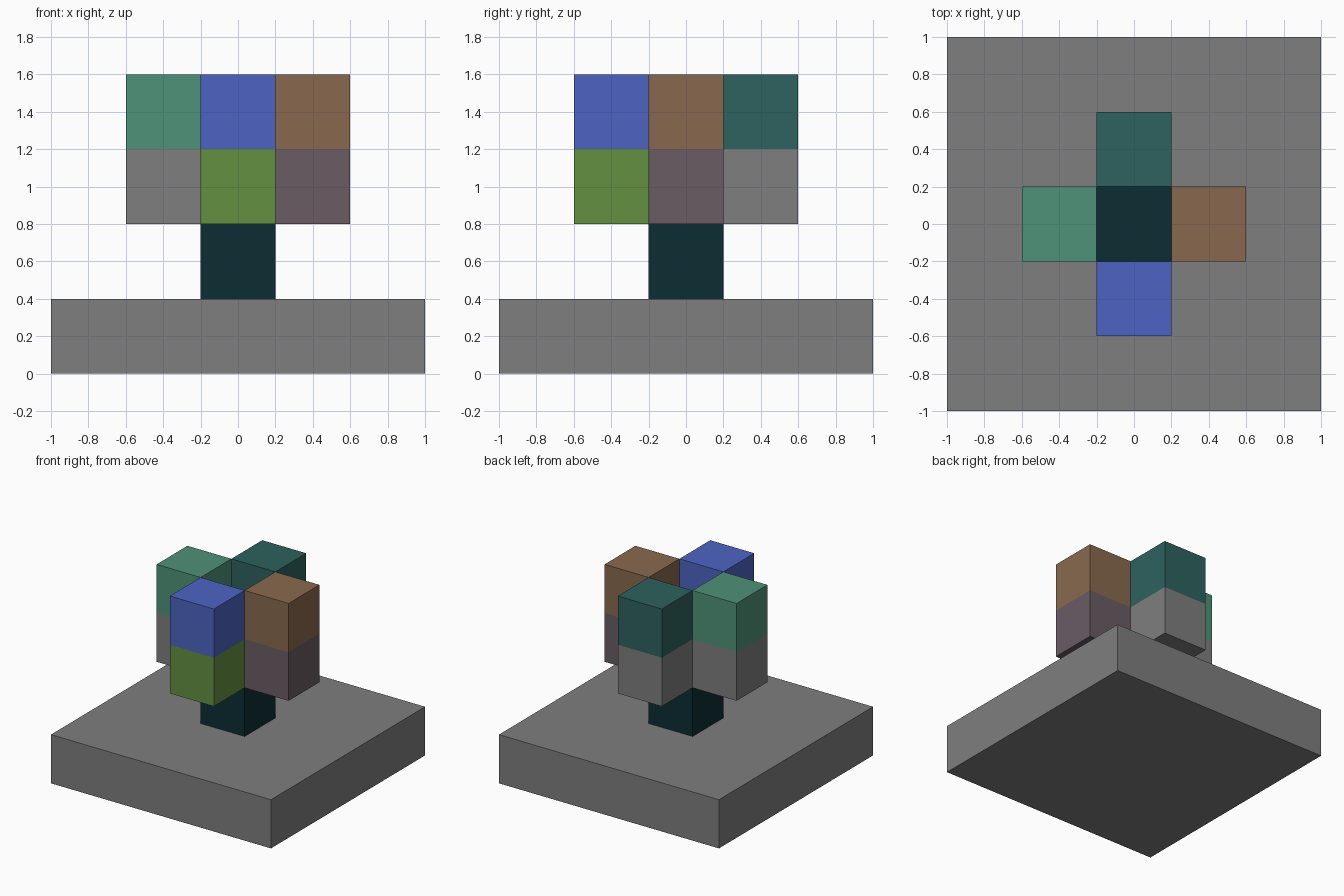
import bpy
import bmesh

default = bpy.data.objects.get("Cube")
if default:
    bpy.data.objects.remove(default, do_unlink=True)

U = 0.4          # edge of one block
SPLIT = 3 * U    # height where each column changes colour


def material(name, rgb):
    """Flat material from display colour, stored as linear values."""
    lin = [((c / 255 + 0.055) / 1.055) ** 2.4 for c in rgb]
    mat = bpy.data.materials.new(name)
    mat.use_nodes = True
    mat.diffuse_color = (*lin, 1)
    mat.node_tree.nodes["Principled BSDF"].inputs["Base Color"].default_value = (*lin, 1)
    return mat


def block(name, x, y, z0, z1, width, lower, upper=None):
    """Square block; with an upper colour it is cut at SPLIT into two bands."""
    bm = bmesh.new()
    bmesh.ops.create_cube(bm, size=1)
    for v in bm.verts:
        v.co = (x + v.co.x * width, y + v.co.y * width, z1 if v.co.z > 0 else z0)
    if upper:
        bmesh.ops.bisect_plane(bm, geom=bm.verts[:] + bm.edges[:] + bm.faces[:],
                               plane_co=(0, 0, SPLIT), plane_no=(0, 0, 1))
        for f in bm.faces:
            f.material_index = int(f.calc_center_median().z > SPLIT)
    mesh = bpy.data.meshes.new(name)
    bm.to_mesh(mesh)
    bm.free()
    for mat in (lower, upper):
        if mat:
            mesh.materials.append(mat)
    obj = bpy.data.objects.new(name, mesh)
    bpy.context.collection.objects.link(obj)
    return obj


grey = material("grey", (126, 126, 126))
dark = material("dark_teal", (12, 45, 52))
teal = material("teal", (45, 98, 94))
mint = material("sea_green", (78, 146, 120))
blue = material("blue", (77, 100, 194))
brown = material("brown", (137, 105, 78))
leaf = material("leaf_green", (98, 144, 65))
mauve = material("mauve_grey", (106, 92, 100))

# Base slab and central trunk
block("base", 0, 0, 0, U, 2, grey)
block("trunk", 0, 0, U, SPLIT, U, dark)

# Four two-tone columns around the trunk
for name, x, y, lower, upper in (
    ("front_column", 0, -U, leaf, blue),
    ("back_column", 0, U, grey, teal),
    ("left_column", U, 0, mauve, brown),
    ("right_column", -U, 0, grey, mint),
):
    block(name, x, y, 2 * U, 4 * U, U, lower, upper)
